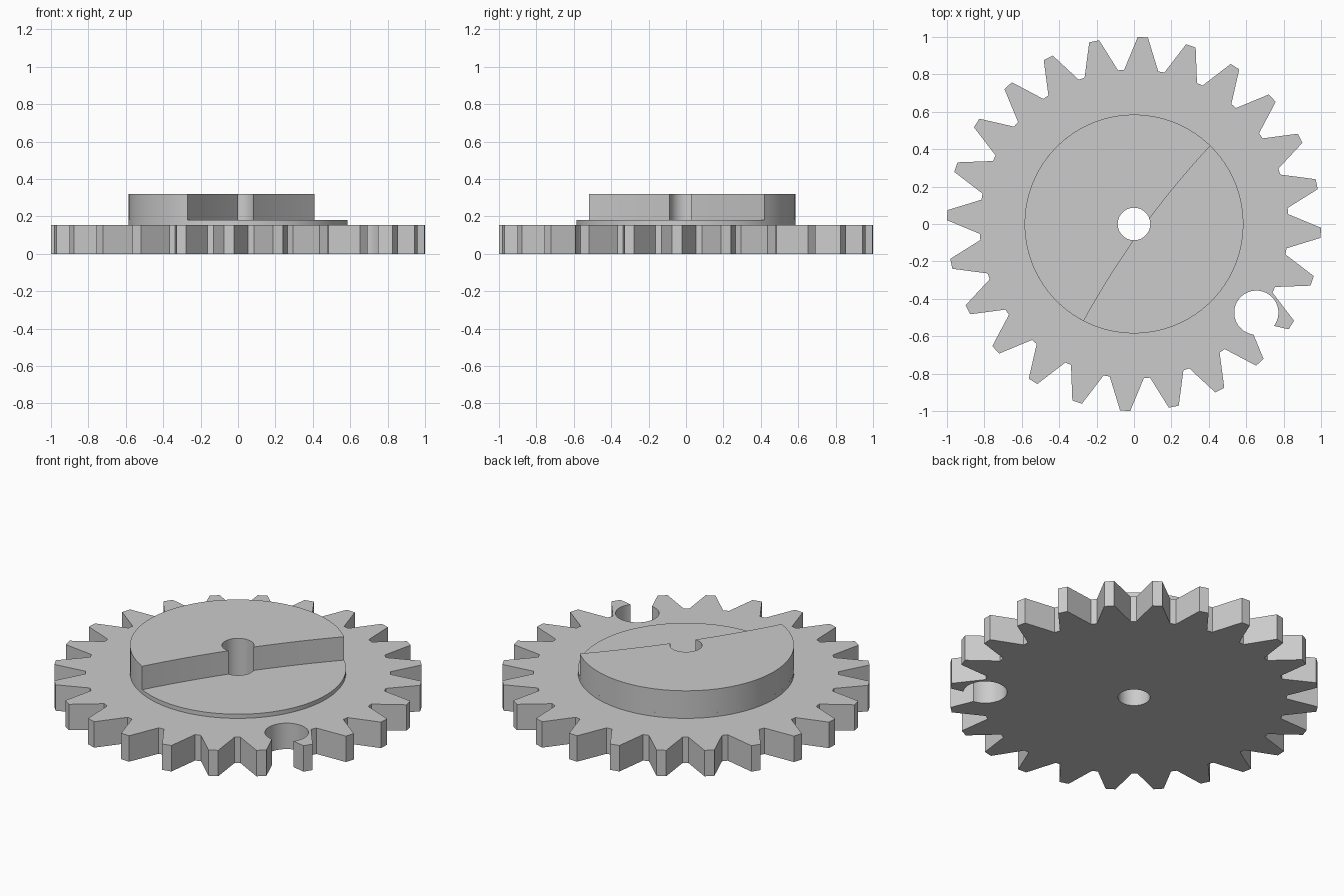
import bpy
import bmesh
from math import sin, cos, pi, radians, atan2
from mathutils import Vector

default = bpy.data.objects.get("Cube")
if default:
    bpy.data.objects.remove(default, do_unlink=True)

# Dimensions
TEETH, PHASE = 24, 87.3
TIP_R, ROOT_R = 1.0, 0.826
TIP_HALF, ROOT_HALF = 1.55, 1.15
GEAR_TOP, DISC_TOP, CAM_TOP = 0.155, 0.18, 0.32
DISC_R, BORE_R, NOTCH_R = 0.585, 0.087, 0.118
NOTCH_POS = (0.654, -0.474)

# Single plain grey
grey = bpy.data.materials.new("plain_grey")
grey.use_nodes = True
colour = (0.6, 0.6, 0.6, 1)
grey.diffuse_color = colour
grey.node_tree.nodes["Principled BSDF"].inputs["Base Color"].default_value = colour


def polar(radius, angle, centre=(0, 0)):
    return Vector((centre[0] + radius * cos(angle), centre[1] + radius * sin(angle)))


def circle(radius, centre=(0, 0), steps=96):
    return [polar(radius, 2 * pi * i / steps, centre) for i in range(steps)]


def prism(name, outline, bottom, top):
    """Extrude a counter-clockwise outline between two heights."""
    bm = bmesh.new()
    face = bm.faces.new([bm.verts.new((p.x, p.y, bottom)) for p in outline])
    solid = bmesh.ops.extrude_face_region(bm, geom=[face])
    raised = [v for v in solid["geom"] if isinstance(v, bmesh.types.BMVert)]
    bmesh.ops.translate(bm, verts=raised, vec=(0, 0, top - bottom))
    bmesh.ops.recalc_face_normals(bm, faces=bm.faces)
    mesh = bpy.data.meshes.new(name)
    bm.to_mesh(mesh)
    bm.free()
    mesh.materials.append(grey)
    obj = bpy.data.objects.new(name, mesh)
    bpy.context.collection.objects.link(obj)
    return obj


def activate(obj):
    bpy.ops.object.select_all(action='DESELECT')
    obj.select_set(True)
    bpy.context.view_layer.objects.active = obj


def drill(obj, radius, centre=(0, 0)):
    """Cut a round hole straight through a part."""
    cutter = prism("hole_cutter", circle(radius, centre, 64), -0.5, 1)
    cutter.hide_render = True
    activate(obj)
    mod = obj.modifiers.new("hole", 'BOOLEAN')
    mod.operation, mod.solver, mod.object = 'DIFFERENCE', 'EXACT', cutter
    bpy.ops.object.modifier_apply(modifier=mod.name)
    bpy.data.objects.remove(cutter, do_unlink=True)


# Toothed wheel: straight flanks, narrow flat tips and roots
pitch = 360 / TEETH
outline = []
for i in range(TEETH):
    tip = PHASE + i * pitch
    root = tip + pitch / 2
    for radius, deg in ((TIP_R, tip - TIP_HALF), (TIP_R, tip + TIP_HALF),
                        (ROOT_R, root - ROOT_HALF), (ROOT_R, root + ROOT_HALF)):
        outline.append(polar(radius, radians(deg)))
gear = prism("gear_wheel", outline, 0, GEAR_TOP)

# Thin round step on the wheel
disc = prism("hub_disc", circle(DISC_R), GEAR_TOP, DISC_TOP)

# Raised half disc with a gently bowed wall
start, end = atan2(0.42, 0.41), atan2(-0.52, -0.27) + 2 * pi
steps = 56
half = [polar(DISC_R, start + (end - start) * i / steps) for i in range(steps + 1)]
a, b = half[-1], half[0]
chord = b - a
bow = Vector((-chord.y, chord.x)).normalized() * 0.036
for i in range(1, 24):
    t = i / 24
    half.append(a.lerp(b, t) + bow * 4 * t * (1 - t))
cam = prism("raised_half_disc", half, DISC_TOP, CAM_TOP)

# Centre bore through every part, and the open hole at the rim
for part in (gear, disc, cam):
    drill(part, BORE_R)
drill(gear, NOTCH_R, NOTCH_POS)

for part in (gear, disc, cam):
    activate(part)
    bpy.ops.object.shade_smooth_by_angle(angle=radians(20))
